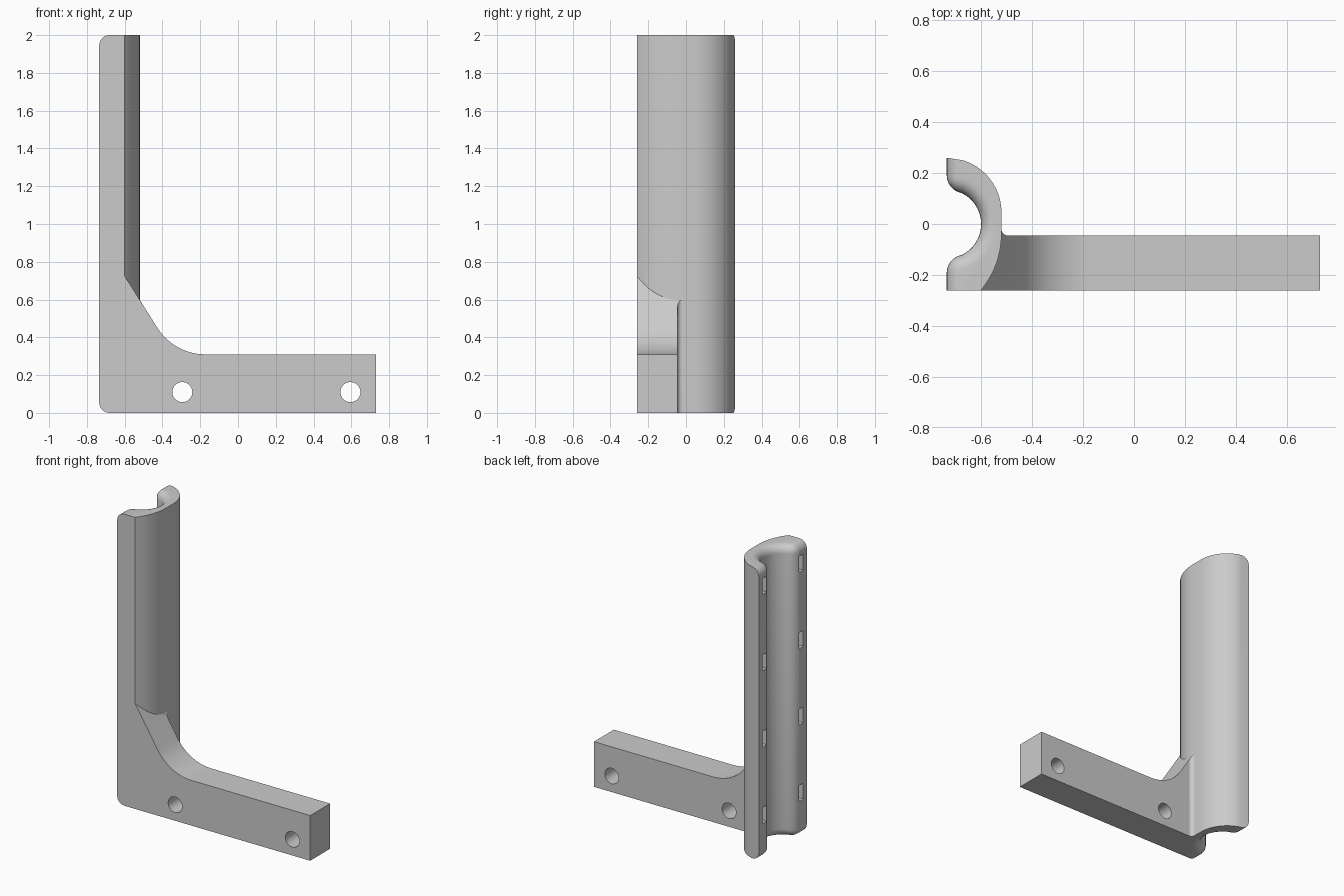
import bpy, bmesh
from math import sin, cos, radians, pi

if "Cube" in bpy.data.objects:
    bpy.data.objects.remove(bpy.data.objects["Cube"])

LEFT, FRONT, HEIGHT = -0.735, -0.26, 2.0
BORE, ROUND = 0.135, 0.055

grey = bpy.data.materials.new("light grey")
grey.use_nodes = True
grey.diffuse_color = (0.6, 0.6, 0.6, 1)
grey.node_tree.nodes["Principled BSDF"].inputs["Base Color"].default_value = (0.6, 0.6, 0.6, 1)


def arc(cx, cy, r, start, end, steps):
    """Points along a circular arc, angles in degrees."""
    angles = [radians(start + (end - start) * i / steps) for i in range(steps + 1)]
    return [(cx + r * cos(a), cy + r * sin(a)) for a in angles]


def prism(points, offset):
    """Extrude a closed loop of 3D points by an offset vector."""
    bm = bmesh.new()
    face = bm.faces.new([bm.verts.new(p) for p in points])
    new = bmesh.ops.extrude_face_region(bm, geom=[face])["geom"]
    top = [v for v in new if isinstance(v, bmesh.types.BMVert)]
    bmesh.ops.translate(bm, verts=top, vec=offset)
    bmesh.ops.recalc_face_normals(bm, faces=bm.faces[:])
    return bm


def finish(bm, name):
    bmesh.ops.recalc_face_normals(bm, faces=bm.faces[:])
    mesh = bpy.data.meshes.new(name)
    bm.to_mesh(mesh)
    bm.free()
    mesh.materials.append(grey)
    obj = bpy.data.objects.new(name, mesh)
    bpy.context.collection.objects.link(obj)
    return obj


def activate(obj):
    bpy.ops.object.select_all(action='DESELECT')
    obj.select_set(True)
    bpy.context.view_layer.objects.active = obj


def cut(obj, cutter):
    cutter.hide_render = True
    mod = obj.modifiers.new("cut", 'BOOLEAN')
    mod.operation, mod.solver, mod.object = 'DIFFERENCE', 'EXACT', cutter
    activate(obj)
    bpy.ops.object.modifier_apply(modifier=mod.name)
    bpy.data.objects.remove(cutter)


def smooth(obj):
    activate(obj)
    bpy.ops.object.shade_smooth_by_angle(angle=radians(32))


def slope(x):
    """Height of the gusset's straight slope at x."""
    return 0.725 - 1.583 * (x + 0.6)


# Upright channel: outer wall, front face, half-round bore
outline = [(LEFT, 0.26)] + arc(LEFT, 0.045, 0.215, 72, 0, 14)
outline += arc(-0.86, -0.04, 0.34, 0, -40.3, 10)[:-1]
outline += [(-0.6, FRONT), (LEFT, FRONT), (LEFT, -BORE)]
outline += arc(LEFT, 0, BORE, -64, 64, 18) + [(LEFT, BORE)]
bm = prism([(x, y, 0) for x, y in outline], (0, 0, HEIGHT))


def on_bore(v):
    return abs(((v.co.x - LEFT) ** 2 + v.co.y ** 2) ** 0.5 - BORE) < 0.001


def on_mouth(v):
    return abs(v.co.x - LEFT) < 0.001


# Round the bore ends, the mouth edges and the ends of the mouth faces
soft = []
for e in bm.edges:
    a, b = e.verts
    level = abs(a.co.z - b.co.z) < 0.001
    bore = on_bore(a) and on_bore(b)
    mouth = on_mouth(a) and on_mouth(b)
    if (level and (bore or mouth)) or (bore and mouth):
        soft.append(e)
bmesh.ops.bevel(bm, geom=soft, offset=ROUND, offset_type='OFFSET', segments=6,
                profile=0.5, affect='EDGES', clamp_overlap=False)
channel = finish(bm, "upright_channel")

# Small slots in both mouth faces
for side in (-1, 1):
    for i in range(4):
        z = 0.295 + 0.524 * i
        box = [(LEFT - 0.05, side * 0.175, z - 0.055), (LEFT + 0.04, side * 0.175, z - 0.055),
               (LEFT + 0.04, side * 0.22, z - 0.055), (LEFT - 0.05, side * 0.22, z - 0.055)]
        cut(channel, finish(prism(box, (0, 0, 0.11)), "slot_cutter"))
smooth(channel)

# Arm with curved gusset
BACK = -0.045
side_view = [(-0.6, 0), (0.73, 0), (0.73, 0.31)]
side_view += arc(-0.173, 0.61, 0.3, -90, -147.7, 14) + [(-0.6, slope(-0.6))]
bm = prism([(x, FRONT, z) for x, z in side_view], (0, BACK - FRONT, 0))
for v in bm.verts:  # keep the rear inner corner inside the channel wall
    if v.co.x < -0.59 and v.co.y > -0.1:
        v.co.x = -0.53
        if v.co.z > 0.1:
            v.co.z = slope(-0.53)
arm = finish(bm, "arm")

# Screw holes
for x in (-0.295, 0.595):
    ring = arc(x, 0.11, 0.053, 0, 360, 40)[:-1]
    cut(arm, finish(prism([(px, -0.4, pz) for px, pz in ring], (0, 0.6, 0)), "hole_cutter"))
smooth(arm)

# Fillet strip between arm and channel
section = [(-0.535, -0.06), (-0.535, -0.02)] + arc(-0.495, -0.02, 0.025, 180, 270, 6) + [(-0.495, -0.06)]
bm = prism([(x, y, 0) for x, y in section], (0, 0, 1))
for v in bm.verts:
    if v.co.z > 0.5:
        v.co.z = slope(v.co.x)
smooth(finish(bm, "corner_fillet"))
